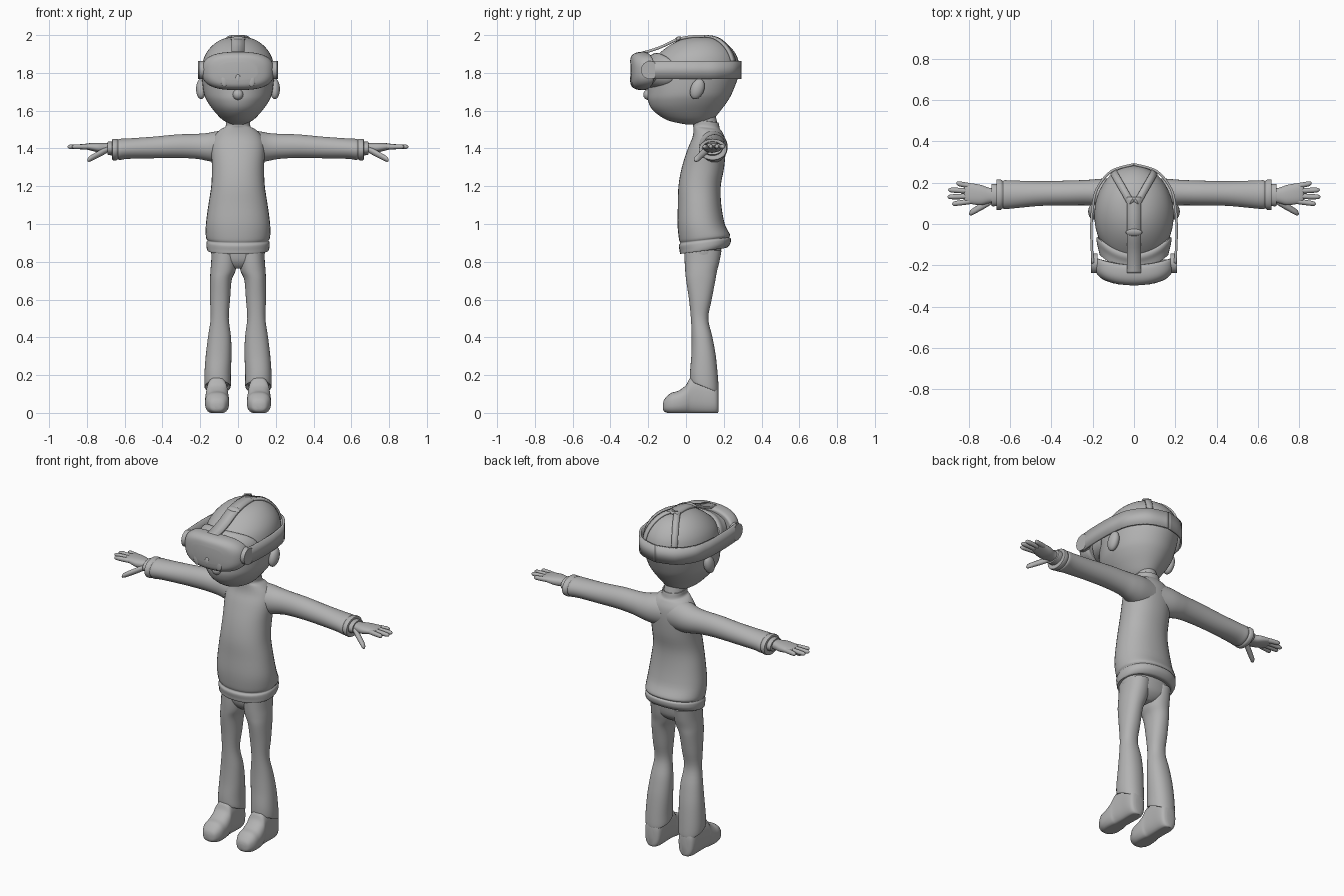
import bpy, bmesh, math
from mathutils import Vector, Matrix
from mathutils.bvhtree import BVHTree

cube = bpy.data.objects.get("Cube")
if cube:
    bpy.data.objects.remove(cube, do_unlink=True)

grey = bpy.data.materials.new("plain_grey")
grey.use_nodes = True
COLOUR = (0.45, 0.45, 0.45, 1)
grey.diffuse_color = COLOUR
grey.node_tree.nodes["Principled BSDF"].inputs["Base Color"].default_value = COLOUR


def finish(name, bm, mirror=False, thickness=0, angle=40):
    """Turn a bmesh into a smooth shaded object."""
    bmesh.ops.recalc_face_normals(bm, faces=bm.faces)
    mesh = bpy.data.meshes.new(name)
    bm.to_mesh(mesh)
    bm.free()
    mesh.materials.append(grey)
    obj = bpy.data.objects.new(name, mesh)
    bpy.context.collection.objects.link(obj)
    if thickness:
        mod = obj.modifiers.new("Solidify", 'SOLIDIFY')
        mod.thickness, mod.offset = thickness, 0
    if mirror:
        mod = obj.modifiers.new("Mirror", 'MIRROR')
        mod.use_mirror_merge = False
    bpy.ops.object.select_all(action='DESELECT')
    obj.select_set(True)
    bpy.context.view_layer.objects.active = obj
    bpy.ops.object.shade_smooth_by_angle(angle=math.radians(angle))
    return obj


def spline(points, steps):
    """Catmull-Rom interpolation of tuples of any length."""
    pts = [points[0]] + list(points) + [points[-1]]
    out = []
    for a, b, c, d in zip(pts, pts[1:], pts[2:], pts[3:]):
        for s in range(steps):
            t = s / steps
            out.append([q + t / 2 * (r - p + t * (2*p - 5*q + 4*r - e + t * (3*(q - r) + e - p)))
                        for p, q, r, e in zip(a, b, c, d)])
    return out + [list(points[-1])]


def loft(name, axis, rings, power=2, mirror=False, warp=None, n=32, steps=4):
    """Skin rings (position, centre a, centre b, radius a, radius b) along an axis."""
    bm = bmesh.new()
    loops = []
    for t, ca, cb, ra, rb in spline(rings, steps):
        loop = []
        for i in range(n):
            c, s = math.cos(math.tau * i / n), math.sin(math.tau * i / n)
            a = ca + ra * math.copysign(abs(c) ** (2 / power), c)
            b = cb + rb * math.copysign(abs(s) ** (2 / power), s)
            p = Vector({'x': (t, a, b), 'y': (a, t, b), 'z': (a, b, t)}[axis])
            if warp:
                warp(p)
            loop.append(bm.verts.new(p))
        loops.append(loop)
    for lo, hi in zip(loops, loops[1:]):
        for i in range(n):
            j = (i + 1) % n
            bm.faces.new((lo[i], lo[j], hi[j], hi[i]))
    bm.faces.new(loops[0])
    bm.faces.new(loops[-1])
    return finish(name, bm, mirror)


def ball(name, centre, radii, mirror=False, turn=0):
    bm = bmesh.new()
    mat = Matrix.Translation(centre) @ Matrix.Rotation(turn, 4, 'X') @ Matrix.Diagonal((*radii, 1))
    bmesh.ops.create_uvsphere(bm, u_segments=24, v_segments=16, radius=1, matrix=mat)
    return finish(name, bm, mirror)


def ribbon(name, edges, thickness, mirror=False):
    """Strap skinned between pairs of edge points."""
    bm = bmesh.new()
    pairs = [[bm.verts.new(p) for p in pair] for pair in edges]
    for (a, b), (c, d) in zip(pairs, pairs[1:]):
        bm.faces.new((a, b, d, c))
    return finish(name, bm, mirror, thickness)


# Head, ears, nose and neck
head = loft("head", 'z', [
    (1.527, 0, .05, .03, .05), (1.55, 0, .02, .08, .12), (1.6, 0, .005, .128, .178),
    (1.65, 0, .01, .163, .21), (1.7, 0, .022, .182, .225), (1.8, 0, .042, .192, .24),
    (1.87, 0, .052, .183, .224), (1.92, 0, .064, .158, .186), (1.96, 0, .073, .117, .135),
    (1.983, 0, .08, .07, .08), (1.99, 0, .08, .015, .02)], n=48)
ball("ear", (.195, .06, 1.715), (.027, .036, .056), True, -.35)
ball("nose", (0, -.2, 1.685), (.028, .026, .028))
loft("neck", 'z', [(1.46, 0, .12, .06, .065), (1.52, 0, .105, .058, .065), (1.58, 0, .09, .058, .065)])


# Sweater with a hem that rises towards the back
def tilt_hem(p):
    p.z += .13 * (p.y - .08) * max(0, min(1, (1 - p.z) / .1))
    p.z -= .12 * (p.y - .1) * max(0, min(1, (p.z - 1.45) / .06))

loft("sweater_body", 'z', [
    (.862, 0, .09, .145, .105), (.856, 0, .092, .16, .122), (.875, 0, .1, .167, .134),
    (.9, 0, .1, .167, .138), (.912, 0, .1, .162, .13), (.93, 0, .098, .17, .135),
    (1, 0, .08, .17, .125), (1.1, 0, .072, .157, .115), (1.2, 0, .072, .142, .112),
    (1.3, 0, .09, .138, .112), (1.4, 0, .11, .143, .1), (1.46, 0, .12, .13, .085),
    (1.5, 0, .115, .095, .075), (1.515, 0, .108, .067, .071), (1.545, 0, .104, .064, .068),
    (1.54, 0, .104, .056, .06)], 2.2, warp=tilt_hem)
loft("sleeve", 'x', [
    (.02, .13, 1.41, .08, .09), (.1, .14, 1.408, .08, .085), (.16, .15, 1.408, .069, .074),
    (.22, .152, 1.411, .062, .066), (.32, .15, 1.412, .06, .062), (.45, .148, 1.405, .06, .057),
    (.58, .143, 1.399, .067, .054), (.625, .142, 1.395, .07, .056), (.635, .142, 1.395, .066, .052),
    (.645, .142, 1.394, .073, .057), (.665, .142, 1.394, .073, .055), (.665, .142, 1.396, .055, .042)],
    mirror=True)
loft("inner_cuff", 'x', [
    (.64, .14, 1.398, .05, .04), (.675, .14, 1.4, .054, .036), (.69, .14, 1.401, .052, .034),
    (.688, .14, 1.401, .035, .025)], mirror=True)

# Hands
loft("palm", 'x', [
    (.65, .138, 1.4, .033, .026), (.7, .138, 1.403, .037, .025), (.74, .14, 1.405, .049, .025),
    (.785, .146, 1.409, .05, .019), (.815, .148, 1.411, .044, .012), (.822, .148, 1.411, .03, .005)],
    2.4, True)


def digit(name, start, end, r):
    a, b = Vector(start), Vector(end)
    rings = [(*a.lerp(b, t), r * k, r * k) for t, k in
             ((0, .9), (.3, 1), (.6, .95), (.88, .85), (.97, .5), (1, .1))]
    loft(name, 'x', rings, mirror=True, n=12, steps=2)

fingers = {"index": (.112, .097, .88), "middle": (.135, .131, .903),
           "ring": (.159, .165, .9), "little": (.181, .197, .86)}
for label, (root, tip, reach) in fingers.items():
    digit(label + "_finger", (.775, root, 1.409), (reach, tip, 1.409), .0135)
digit("thumb", (.69, .112, 1.395), (.798, .05, 1.338), .018)


# Trousers with flared, slanted cuffs
def slant_cuff(p):
    p.z -= .4 * (p.y - .1) * max(0, min(1, (.3 - p.z) / .12))

loft("trouser_seat", 'z', [
    (.765, 0, .085, .03, .05), (.785, 0, .088, .1, .072), (.82, 0, .09, .137, .09),
    (.9, 0, .09, .145, .1)], 2.3)
loft("trouser_leg", 'z', [
    (.86, .072, .09, .068, .098), (.8, .074, .085, .068, .092), (.75, .08, .08, .066, .084),
    (.7, .091, .078, .057, .077), (.6, .095, .076, .053, .06), (.5, .097, .072, .048, .046),
    (.4, .098, .085, .061, .055), (.3, .103, .093, .068, .065), (.2, .108, .096, .07, .074),
    (.145, .108, .097, .07, .076), (.137, .108, .097, .066, .07), (.15, .108, .097, .056, .06)],
    2.2, True, slant_cuff)


# Shoes
def flatten_sole(p):
    p.z = max(p.z, 0)

loft("shoe", 'y', [
    (-.122, .111, .035, .015, .015), (-.113, .111, .04, .04, .034), (-.08, .111, .05, .06, .055),
    (-.04, .111, .055, .064, .062), (0, .111, .07, .062, .077), (.025, .111, .09, .057, .098),
    (.08, .11, .09, .054, .1), (.14, .11, .08, .052, .09), (.165, .11, .07, .042, .074),
    (.173, .11, .06, .02, .05)], 2.5, True, flatten_sole)


# Headset shell, face cushion and sensor windows
def bend(k):
    def warp(p):
        p.y += k * p.x ** 2
    return warp

loft("headset_shell", 'y', [
    (-.297, 0, 1.81, .1, .045), (-.291, 0, 1.81, .15, .075), (-.275, 0, 1.81, .178, .092),
    (-.25, 0, 1.81, .19, .1), (-.215, 0, 1.81, .19, .1), (-.2, 0, 1.81, .182, .092),
    (-.198, 0, 1.81, .165, .08)], 2.7, warp=bend(1), n=48)
loft("face_cushion", 'y', [
    (-.22, 0, 1.805, .165, .08), (-.19, 0, 1.805, .175, .088), (-.165, 0, 1.808, .181, .097),
    (-.145, 0, 1.808, .18, .095), (-.138, 0, 1.808, .165, .08)], 2.6, warp=bend(2.5), n=48)
ball("side_sensor", (.072, -.284, 1.762), (.02, .008, .034), True)
ball("middle_sensor", (0, -.289, 1.767), (.014, .008, .026))

# Side band wrapping around the head, with round pivots
path = spline([(.199, -.19), (.205, -.1), (.206, 0), (.2, .08), (.179, .17), (.11, .255), (0, .289)], 5)
ribbon("head_band", [((x, y, 1.767), (x, y, 1.863)) for x, y in path], .012, True)
bm = bmesh.new()
bmesh.ops.create_cone(bm, cap_ends=True, segments=32, radius1=.048, radius2=.048, depth=.03,
                      matrix=Matrix.Translation((.192, -.19, 1.815)) @ Matrix.Rotation(math.pi / 2, 4, 'Y'))
finish("band_pivot", bm, True)

# Top strap and its two rear branches, laid on the head
path = spline([(-.235, 1.906), (-.19, 1.917), (-.13, 1.938), (-.05, 1.975), (.03, 1.992), (.13, 1.992)], 4)
ribbon("top_strap", [((-.034, y, z), (.034, y, z)) for y, z in path], .014)
ball("strap_buckle", (0, -.04, 1.98), (.04, .02, .012), turn=.35)
bm = bmesh.new()
bm.from_mesh(head.data)
surface = BVHTree.FromBMesh(bm)
bm.free()


def on_head(p):
    spot, normal, _, _ = surface.find_nearest(p)
    return spot + normal * .006

start, end, side = Vector((.014, .1, 2)), Vector((.115, .275, 1.85)), Vector((.016, -.009, 0))
edges = []
for i in range(13):
    p = start.lerp(end, i / 12) + Vector((0, 0, .05 * math.sin(math.pi * i / 12)))
    edges.append((on_head(p - side), on_head(p + side)))
ribbon("rear_strap", edges, .01, True)
